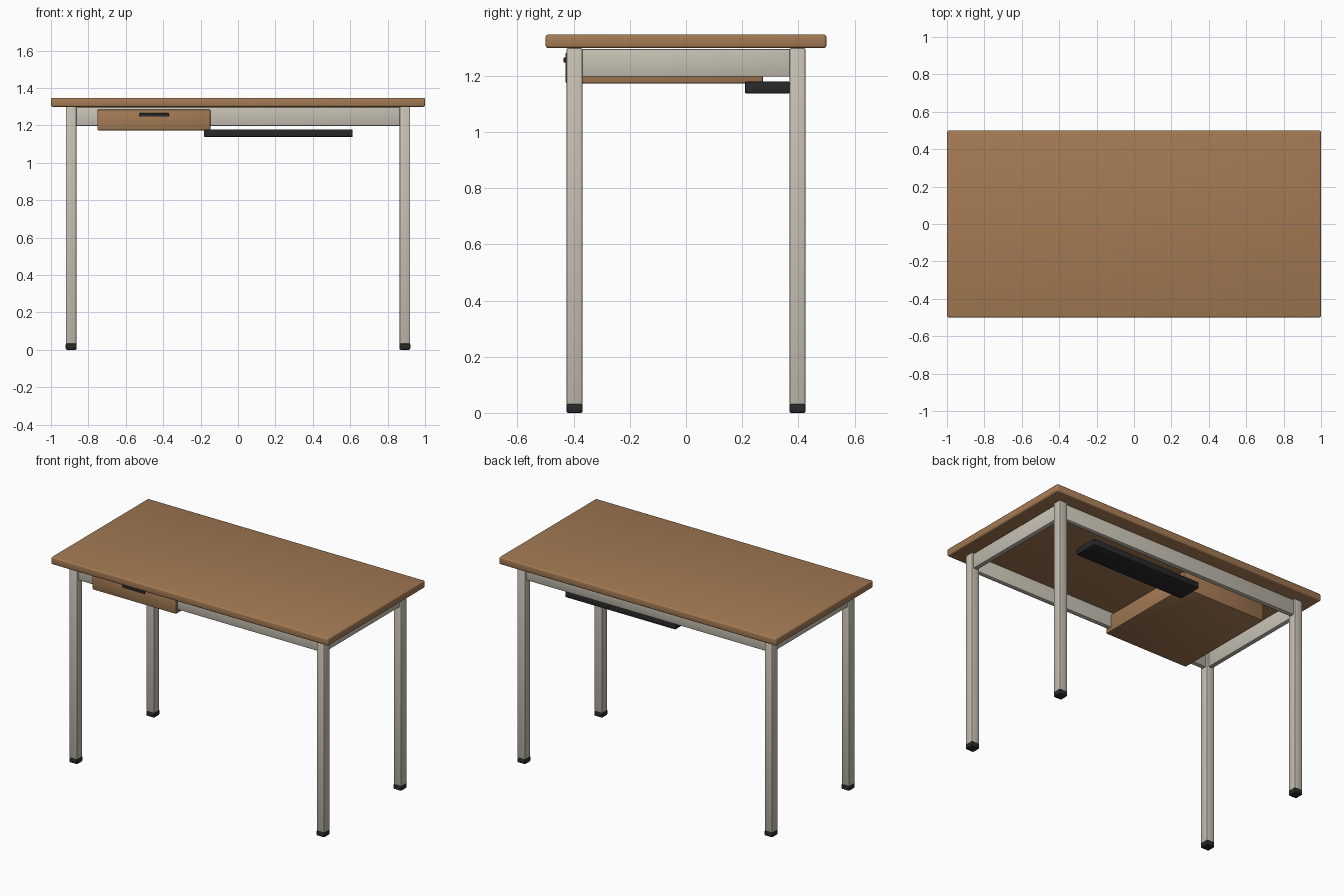
import bpy
import math

if "Cube" in bpy.data.objects:
    bpy.data.objects.remove(bpy.data.objects["Cube"])


def material(name, rgb):
    m = bpy.data.materials.new(name)
    m.diffuse_color = (*rgb, 1.0)
    m.use_nodes = True
    m.node_tree.nodes["Principled BSDF"].inputs["Base Color"].default_value = m.diffuse_color
    return m


wood = material("warm wood", (0.37, 0.195, 0.088))
frame = material("light grey frame", (0.57, 0.53, 0.45))
black = material("black plastic", (0.022, 0.022, 0.022))


def box(name, lo, hi, mat, bevel=0.004, segments=2):
    """Rounded box between two opposite corners."""
    centre = [(a + b) / 2 for a, b in zip(lo, hi)]
    bpy.ops.mesh.primitive_cube_add(size=1, location=centre)
    ob = bpy.context.object
    ob.name = name
    ob.scale = [b - a for a, b in zip(lo, hi)]
    bpy.ops.object.transform_apply(location=False, rotation=False, scale=True)
    ob.data.materials.append(mat)
    mod = ob.modifiers.new("rounded edges", "BEVEL")
    mod.width = bevel
    mod.segments = segments
    bpy.ops.object.modifier_apply(modifier=mod.name)
    bpy.ops.object.shade_smooth_by_angle(angle=math.radians(35))
    return ob


# Table top
box("table_top", (-1, -0.5, 1.299), (1, 0.5, 1.347), wood, 0.009, 3)

# Four legs with feet
LX, LY, R = 0.892, 0.397, 0.028
for sx, side in ((-1, "left"), (1, "right")):
    for sy, end in ((-1, "front"), (1, "back")):
        x, y = sx * LX, sy * LY
        box(f"{end}_{side}_leg", (x - R, y - R, 0.03), (x + R, y + R, 1.299), frame, 0.005)
        f = R + 0.001
        box(f"{end}_{side}_foot", (x - f, y - f, 0), (x + f, y + f, 0.034), black, 0.006)

# Rails between the legs
T = 0.015
for s, side in ((-1, "left"), (1, "right")):
    box(f"{side}_rail", (s * LX - T, -LY + 0.02, 1.197), (s * LX + T, LY - 0.02, 1.295), frame)
for s, end in ((-1, "front"), (1, "back")):
    box(f"{end}_rail", (-LX + 0.02, s * LY - T, 1.197), (LX - 0.02, s * LY + T, 1.297), frame)

# Drawer and its pull
box("drawer", (-0.752, -0.429, 1.173), (-0.147, 0.275, 1.284), wood, 0.007)
box("drawer_pull", (-0.53, -0.436, 1.247), (-0.37, -0.42, 1.265), black, 0.003)

# Cable tray under the back rail
box("cable_tray", (-0.182, 0.21, 1.138), (0.613, 0.37, 1.179), black, 0.004)
